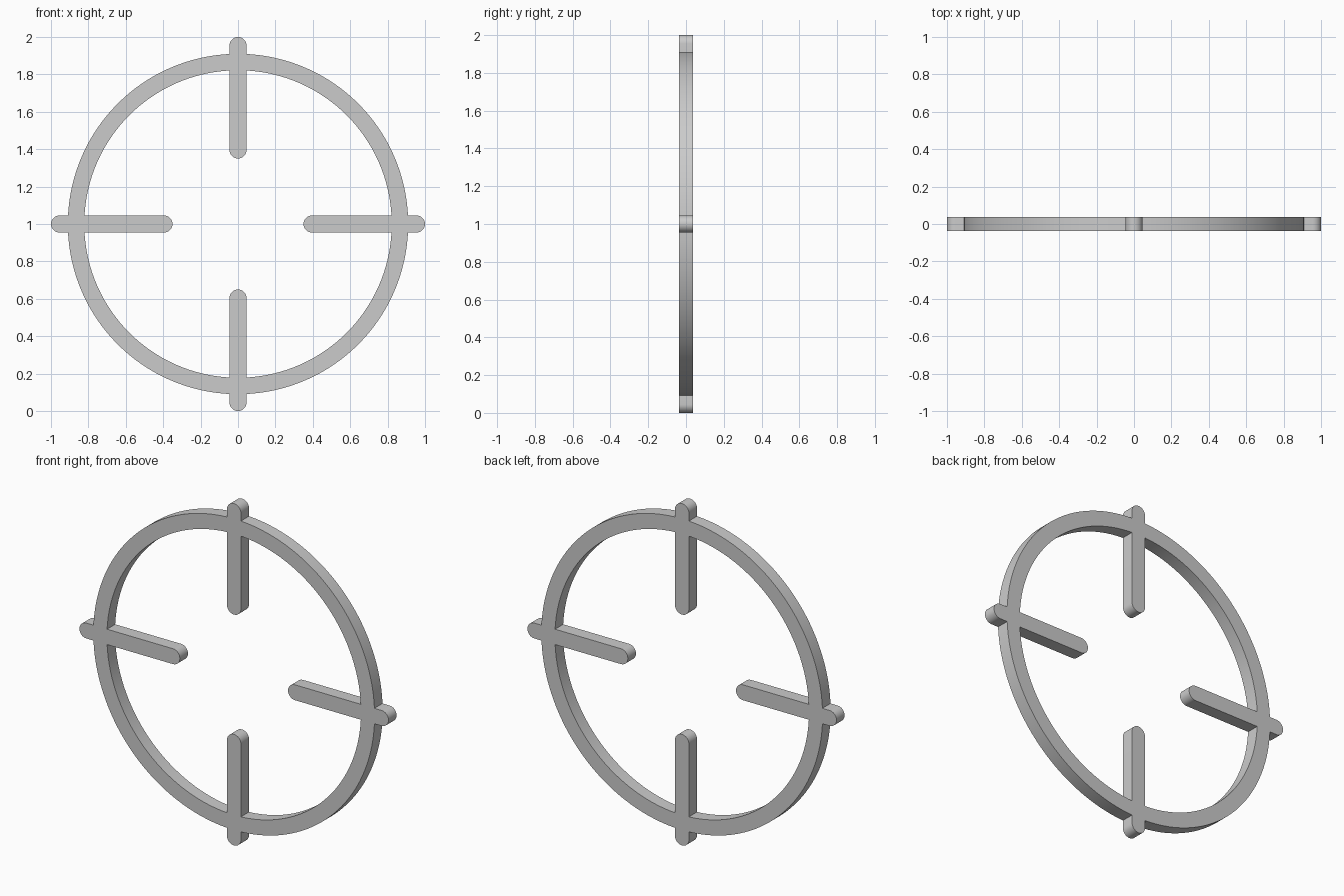
import bpy, bmesh
from math import sin, cos, pi, asin, radians
from mathutils import Matrix

if "Cube" in bpy.data.objects:
    bpy.data.objects.remove(bpy.data.objects["Cube"])

BAR = 0.045           # half width of each bar
HALF_DEPTH = 0.0375
R_OUT, R_IN = 0.91, 0.822
TIP_OUT, TIP_IN = 1.0, 0.35


def outline(radius, tip, arc_steps=32, cap_steps=16):
    """Circle interrupted by a round-ended bar in each of four directions."""
    s = 1 if tip > radius else -1
    centre = tip - s * BAR
    gap = asin(BAR / radius)
    pts = []
    for k in range(4):
        a = k * pi / 2
        # rounded bar end
        for i in range(cap_steps + 1):
            t = -pi / 2 + pi * i / cap_steps
            x, y = centre + s * BAR * cos(t), BAR * sin(t)
            pts.append((x * cos(a) - y * sin(a), x * sin(a) + y * cos(a)))
        # ring arc to the next bar
        for i in range(arc_steps + 1):
            t = a + gap + (pi / 2 - 2 * gap) * i / arc_steps
            pts.append((radius * cos(t), radius * sin(t)))
    return pts


# Ring and four bars as one filled, extruded profile
curve = bpy.data.curves.new("reticle_profile", 'CURVE')
curve.dimensions = '2D'
curve.fill_mode = 'BOTH'
curve.extrude = HALF_DEPTH
for pts in (outline(R_OUT, TIP_OUT), outline(R_IN, TIP_IN)):
    sp = curve.splines.new('POLY')
    sp.points.add(len(pts) - 1)
    for p, (x, y) in zip(sp.points, pts):
        p.co = (x, y, 0, 1)
    sp.use_cyclic_u = True

obj = bpy.data.objects.new("crosshair_ring", curve)
bpy.context.collection.objects.link(obj)
bpy.context.view_layer.objects.active = obj
obj.select_set(True)
bpy.ops.object.convert(target='MESH')
obj = bpy.context.object
obj.name = "crosshair_ring"

# Weld caps to sides and stand the ring upright
bm = bmesh.new()
bm.from_mesh(obj.data)
bmesh.ops.remove_doubles(bm, verts=bm.verts, dist=1e-5)
bmesh.ops.transform(bm, verts=bm.verts,
                    matrix=Matrix.Translation((0, 0, 1)) @ Matrix.Rotation(pi / 2, 4, 'X'))
bmesh.ops.recalc_face_normals(bm, faces=bm.faces)
bm.to_mesh(obj.data)
bm.free()
bpy.ops.object.shade_smooth_by_angle(angle=radians(30))
